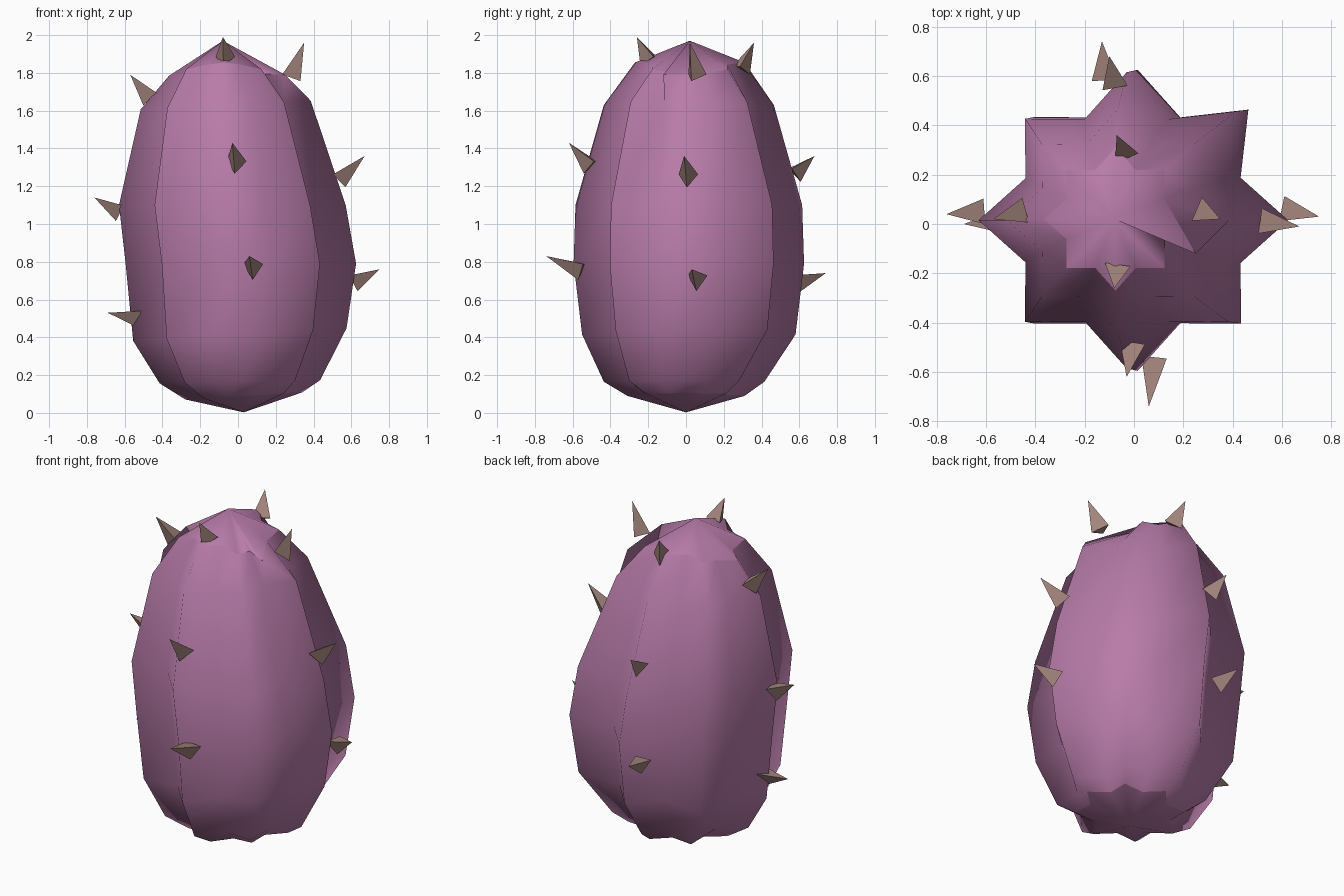
import bpy, bmesh, math
from mathutils import Vector

if "Cube" in bpy.data.objects:
    bpy.data.objects.remove(bpy.data.objects["Cube"])


def material(name, rgb):
    m = bpy.data.materials.new(name)
    m.diffuse_color = (*rgb, 1)
    m.use_nodes = True
    m.node_tree.nodes["Principled BSDF"].inputs["Base Color"].default_value = m.diffuse_color
    return m


def add_object(name, bm, mat):
    bmesh.ops.recalc_face_normals(bm, faces=bm.faces[:])
    mesh = bpy.data.meshes.new(name)
    bm.to_mesh(mesh)
    bm.free()
    mesh.materials.append(mat)
    ob = bpy.data.objects.new(name, mesh)
    bpy.context.collection.objects.link(ob)
    return ob


skin = material("skin", (0.48, 0.20, 0.40))
thorn = material("thorn", (0.36, 0.23, 0.20))

# Ribbed body: stacked eight-pointed stars (centre x, centre y, z, rib radius, tilt in x)
RINGS = [
    (0.03, 0.00, 0.09, 0.31, 0.06),
    (0.01, -0.01, 0.165, 0.425, 0.02),
    (0.01, 0.015, 0.415, 0.565, 0.06),
    (0.015, 0.015, 0.79, 0.61, 0.0),
    (-0.03, 0.015, 1.10, 0.60, 0.0),
    (-0.065, 0.015, 1.63, 0.45, 0.05),
    (-0.075, 0.02, 1.82, 0.29, 0.0),
]
VALLEY = 0.74
bm = bmesh.new()
loops = []
for level, (cx, cy, z, r, tilt) in enumerate(RINGS):
    loop = []
    for i in range(16):
        a = math.tau * i / 16
        k = VALLEY if i % 2 else (1.0 if i % 4 == 0 else 0.97)
        if i == 2 and 1 < level < 5:
            k = 1.04
        x, y = r * k * math.cos(a), r * k * math.sin(a)
        dz = tilt * x - (0.035 * math.cos(2 * a) if level == 6 else 0)
        loop.append(bm.verts.new((cx + x, cy + y, z + dz)))
    loops.append(loop)
loops[-1][0].co = (0.25, -0.12, 1.79)   # skewed rib end on the crown
for lo, hi in zip(loops, loops[1:]):
    for i in range(16):
        j = (i + 1) % 16
        bm.faces.new((lo[i], lo[j], hi[j], hi[i]))
for loop, tip in ((loops[0], (0.03, 0, 0.003)), (loops[-1], (-0.08, 0.02, 1.97))):
    v = bm.verts.new(tip)
    for i in range(16):
        bm.faces.new((loop[i], loop[(i + 1) % 16], v))
        bm.edges.get((loop[i], loop[(i + 1) % 16])).smooth = False
for f in bm.faces:
    f.smooth = True
add_object("ribbed_body", bm, skin)

# Spines: three-sided pyramids on the four main ribs (base centre, tip)
SPINES = {
    "left": [((-0.46, 0.05, 1.67), (-0.57, 0.02, 1.79)),
             ((-0.62, 0.05, 1.07), (-0.76, 0.04, 1.14)),
             ((-0.52, 0.01, 0.51), (-0.69, 0.00, 0.53))],
    "right": [((0.28, 0.05, 1.78), (0.35, 0.02, 1.96)),
              ((0.53, 0.01, 1.24), (0.67, -0.01, 1.36)),
              ((0.61, 0.06, 0.70), (0.75, 0.03, 0.76))],
    "front": [((-0.07, -0.19, 1.87), (-0.08, -0.26, 1.99)),
              ((-0.01, -0.50, 1.31), (-0.03, -0.62, 1.43)),
              ((0.08, -0.55, 0.76), (0.06, -0.74, 0.83))],
    "back": [((-0.04, 0.29, 1.82), (-0.07, 0.36, 1.96)),
             ((-0.08, 0.57, 1.27), (-0.10, 0.68, 1.36)),
             ((-0.12, 0.59, 0.70), (-0.13, 0.74, 0.74))],
}
for side, spines in SPINES.items():
    for n, (base, tip) in enumerate(spines):
        base, tip = Vector(base), Vector(tip)
        axis = tip - base
        across = axis.cross(Vector((0, 0, 1))).normalized()
        up = across.cross(axis).normalized()
        bm = bmesh.new()
        corners = []
        for i in range(3):
            a = math.tau * i / 3 + math.radians(30)
            corners.append(bm.verts.new(base + 0.06 * (math.cos(a) * across + math.sin(a) * up)))
        top = bm.verts.new(tip)
        bm.faces.new(corners)
        for i in range(3):
            bm.faces.new((corners[i], corners[(i + 1) % 3], top))
        add_object(f"{side}_spine_{n + 1}", bm, thorn)
